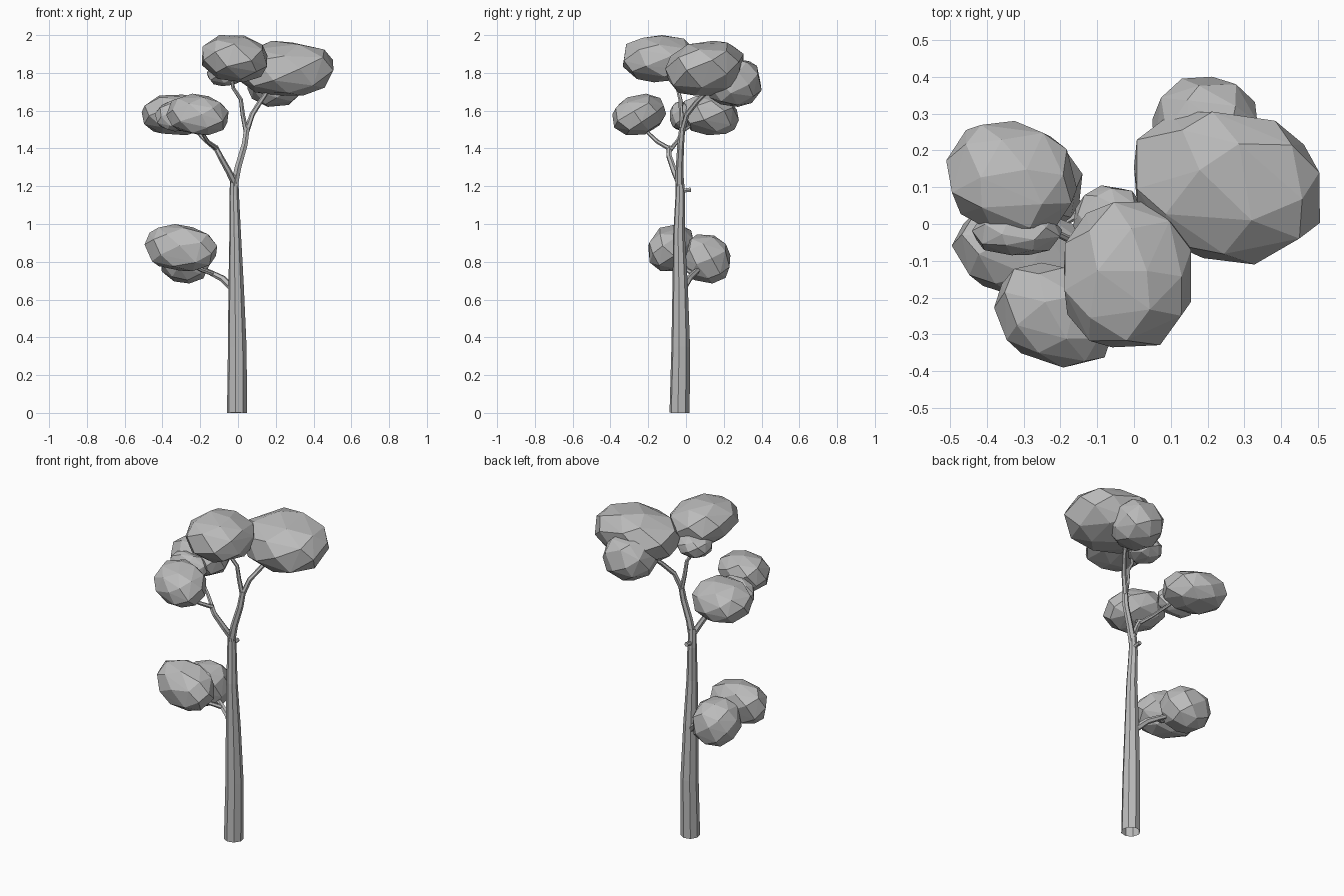
import bpy
import bmesh
import math
import random
from mathutils import Vector

random.seed(11)

if "Cube" in bpy.data.objects:
    bpy.data.objects.remove(bpy.data.objects["Cube"], do_unlink=True)

# One plain grey for wood and leaves
grey = bpy.data.materials.new("plain_grey")
grey.use_nodes = True
colour = (0.5, 0.5, 0.5, 1)
grey.diffuse_color = colour
grey.node_tree.nodes["Principled BSDF"].inputs["Base Color"].default_value = colour


def limb(name, points, sides=6, caps=True):
    """Faceted tapering tube along points of (x, y, z, radius)."""
    curve = bpy.data.curves.new(name, "CURVE")
    curve.dimensions = "3D"
    curve.bevel_depth = 1
    curve.bevel_resolution = (sides - 4) // 2
    curve.use_fill_caps = caps
    spline = curve.splines.new("POLY")
    spline.points.add(len(points) - 1)
    for point, (x, y, z, radius) in zip(spline.points, points):
        point.co = (x, y, z, 1)
        point.radius = radius
    spline.use_smooth = False
    curve.materials.append(grey)
    obj = bpy.data.objects.new(name, curve)
    bpy.context.collection.objects.link(obj)
    bpy.ops.object.select_all(action="DESELECT")
    obj.select_set(True)
    bpy.context.view_layer.objects.active = obj
    bpy.ops.object.convert(target="MESH")


def leaf_clump(name, low, high, tilt_x=0, tilt_y=0, skew=0, count=32):
    """Coarse faceted ball, tilted and skewed, fitted to the box low to high."""
    bm = bmesh.new()
    spin = random.uniform(0, math.tau)
    for i in range(count):
        # Evenly spread, slightly shaken directions, pushed out to a fuller shape
        z = 1 - (2 * i + 1) / count
        angle = spin + i * math.pi * (3 - math.sqrt(5))
        r = math.sqrt(1 - z * z)
        p = Vector((r * math.cos(angle), r * math.sin(angle), z))
        p += Vector([random.uniform(-0.08, 0.08) for _ in range(3)])
        p.normalize()
        x, y, z = (math.copysign(abs(c) ** 0.9, c) for c in p)
        bm.verts.new((x, y + skew * x, z + tilt_x * x + tilt_y * y))
    hull = bmesh.ops.convex_hull(bm, input=bm.verts)
    bmesh.ops.delete(bm, geom=hull["geom_interior"], context="VERTS")
    for axis in range(3):
        a = min(v.co[axis] for v in bm.verts)
        b = max(v.co[axis] for v in bm.verts)
        for v in bm.verts:
            t = (v.co[axis] - a) / (b - a)
            v.co[axis] = low[axis] + t * (high[axis] - low[axis])
    bmesh.ops.recalc_face_normals(bm, faces=bm.faces)
    mesh = bpy.data.meshes.new(name)
    bm.to_mesh(mesh)
    bm.free()
    mesh.materials.append(grey)
    bpy.context.collection.objects.link(bpy.data.objects.new(name, mesh))


# Trunk, open at the foot, and forked limbs
limb("trunk", [(-0.005, -0.034, 0, 0.054), (-0.004, -0.028, 0.35, 0.05),
               (-0.01, -0.031, 0.68, 0.041), (-0.015, -0.037, 0.95, 0.031),
               (-0.02, -0.03, 1.15, 0.026), (-0.02, -0.034, 1.26, 0.021)], 8, False)
limb("right_limb", [(-0.02, -0.034, 1.2, 0.022), (0.0, -0.034, 1.3, 0.02),
                    (0.035, -0.028, 1.42, 0.018), (0.048, -0.02, 1.51, 0.016)])
limb("right_branch", [(0.045, -0.02, 1.49, 0.015), (0.075, 0.005, 1.58, 0.014),
                      (0.12, 0.06, 1.65, 0.013), (0.18, 0.15, 1.74, 0.011)])
limb("top_branch", [(0.045, -0.02, 1.48, 0.014), (0.025, -0.025, 1.58, 0.012),
                    (0.015, -0.03, 1.66, 0.011), (-0.025, -0.045, 1.72, 0.01),
                    (-0.04, -0.07, 1.82, 0.009)])
limb("left_limb", [(-0.02, -0.036, 1.22, 0.018), (-0.05, -0.062, 1.28, 0.017),
                   (-0.095, -0.09, 1.36, 0.015), (-0.12, -0.09, 1.41, 0.014)])
limb("left_front_branch", [(-0.11, -0.09, 1.4, 0.012), (-0.16, -0.15, 1.435, 0.011),
                           (-0.2, -0.22, 1.5, 0.009)])
limb("left_back_branch", [(-0.11, -0.085, 1.39, 0.012), (-0.17, -0.045, 1.44, 0.01),
                          (-0.22, -0.02, 1.49, 0.009), (-0.28, 0.07, 1.55, 0.008)])

# Low branch and its fork
limb("low_branch", [(-0.02, -0.02, 0.65, 0.02), (-0.08, 0.015, 0.71, 0.018),
                    (-0.14, 0.045, 0.74, 0.015), (-0.25, 0.1, 0.79, 0.01)])
limb("low_front_branch", [(-0.13, 0.04, 0.735, 0.013), (-0.2, 0.0, 0.76, 0.011),
                          (-0.28, -0.06, 0.83, 0.009)])
limb("twig_stub", [(-0.02, -0.03, 1.17, 0.014), (-0.02, 0.005, 1.18, 0.012),
                   (-0.02, 0.026, 1.182, 0.013)])

# Leaf clumps
leaf_clump("right_clump", (0.0, -0.11, 1.68), (0.505, 0.305, 1.97), 0, 0.12, -0.12)
leaf_clump("right_back_clump", (0.05, 0.11, 1.62), (0.335, 0.4, 1.88))
leaf_clump("top_clump", (-0.19, -0.335, 1.75), (0.155, 0.06, 2.0), -0.1)
leaf_clump("top_small_clump", (-0.165, -0.09, 1.73), (0.03, 0.105, 1.86))
leaf_clump("left_back_clump", (-0.51, -0.03, 1.47), (-0.155, 0.28, 1.685), 0, -0.1, -0.1)
leaf_clump("left_front_clump", (-0.38, -0.39, 1.47), (-0.05, -0.105, 1.69), -0.1, 0.15, -0.2)
leaf_clump("left_small_clump", (-0.44, -0.085, 1.49), (-0.195, 0.04, 1.65))
leaf_clump("low_front_clump", (-0.495, -0.2, 0.75), (-0.11, 0.05, 1.0), -0.1, 0.1, -0.2)
leaf_clump("low_back_clump", (-0.415, -0.02, 0.685), (-0.14, 0.235, 0.945), 0, -0.1)
